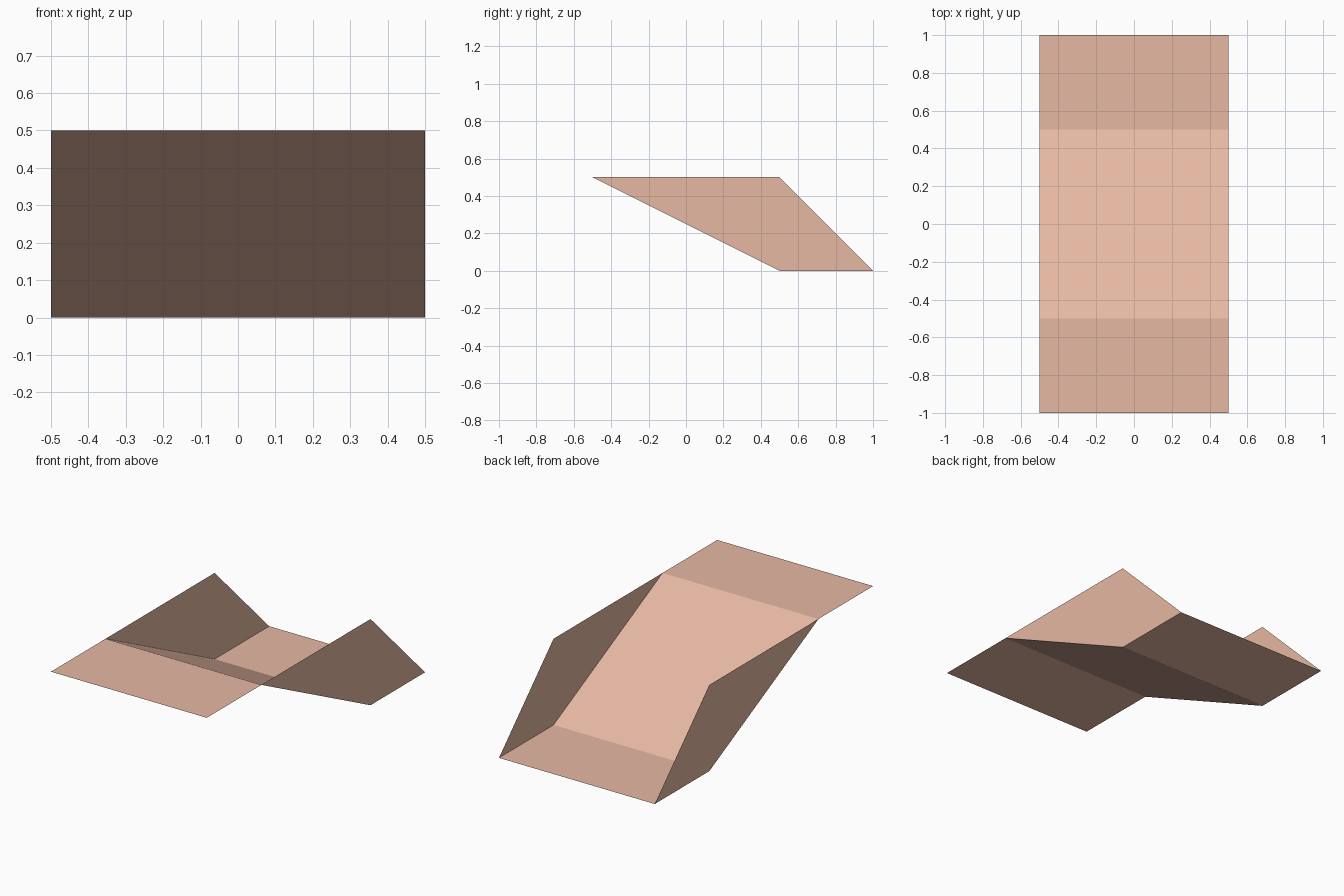
import bpy

if "Cube" in bpy.data.objects:
    bpy.data.objects.remove(bpy.data.objects["Cube"])

# One flat colour for the whole sheet model
skin = bpy.data.materials.new("warm tan")
skin.diffuse_color = (0.791, 0.479, 0.362, 1.0)
skin.use_nodes = True
skin.node_tree.nodes["Principled BSDF"].inputs["Base Color"].default_value = skin.diffuse_color

W = 0.5  # half width


def sheet(name, verts, faces):
    mesh = bpy.data.meshes.new(name)
    mesh.from_pydata(verts, [], faces)
    mesh.materials.append(skin)
    obj = bpy.data.objects.new(name, mesh)
    bpy.context.collection.objects.link(obj)
    return obj


def strip(name, a, b):
    """Flat strip across the full width between two (y, z) profile points."""
    return sheet(name, [(-W, *a), (W, *a), (W, *b), (-W, *b)], [(0, 1, 2, 3)])


# Upper landing, sloping ramp and lower landing
profile = [(-1, 0.5), (-0.5, 0.5), (0.5, 0), (1, 0)]
for name, a, b in zip(("upper_landing", "ramp", "lower_landing"), profile, profile[1:]):
    strip(name, a, b)

# Upright side walls above the ramp, facing outward
wall = [(0.5, 0), (1, 0), (0.5, 0.5), (-0.5, 0.5)]
for name, x in (("right_wall", W), ("left_wall", -W)):
    order = (0, 1, 2, 3) if x > 0 else (3, 2, 1, 0)
    sheet(name, [(x, y, z) for y, z in wall], [order])
